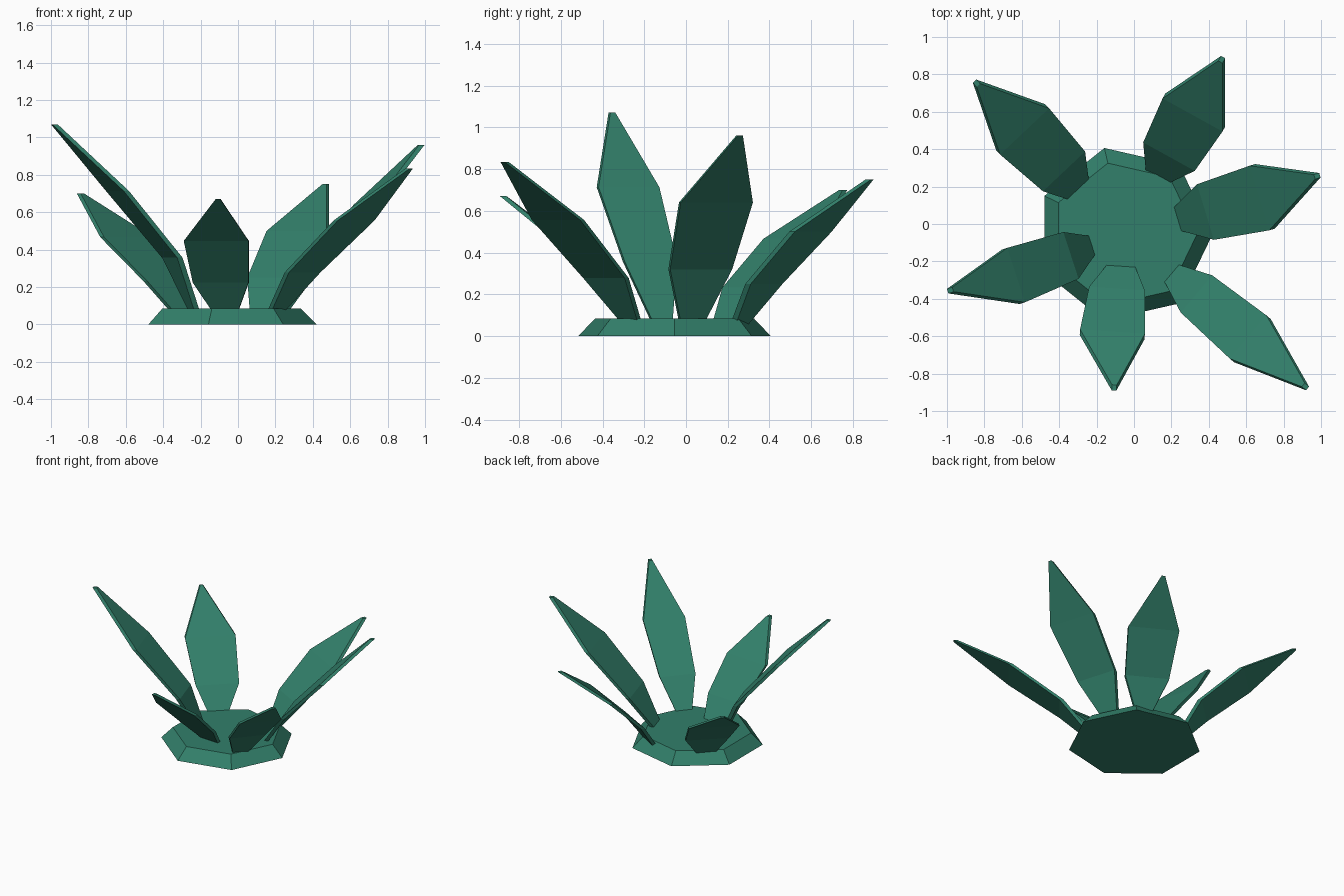
import bpy, bmesh, math
from mathutils import Vector

if "Cube" in bpy.data.objects:
    bpy.data.objects.remove(bpy.data.objects["Cube"])

green = bpy.data.materials.new("leaf green")
green.diffuse_color = (0.032, 0.215, 0.145, 1)
green.use_nodes = True
green.node_tree.nodes["Principled BSDF"].inputs["Base Color"].default_value = green.diffuse_color


def finish(bm, name):
    bmesh.ops.recalc_face_normals(bm, faces=bm.faces[:])
    mesh = bpy.data.meshes.new(name)
    bm.to_mesh(mesh)
    bm.free()
    mesh.materials.append(green)
    obj = bpy.data.objects.new(name, mesh)
    bpy.context.collection.objects.link(obj)


def loft(rings, name):
    """Skin a list of equal-sized vertex rings and cap both ends."""
    bm = bmesh.new()
    rows = [[bm.verts.new(p) for p in ring] for ring in rings]
    n = len(rows[0])
    for a, b in zip(rows, rows[1:]):
        for i in range(n):
            j = (i + 1) % n
            bm.faces.new((a[i], a[j], b[j], b[i]))
    bm.faces.new(rows[0][::-1])
    bm.faces.new(rows[-1])
    finish(bm, name)


# Seven-sided tapered base
def heptagon(r, z):
    return [(-0.053 + r * math.cos(k * math.tau / 7),
             -0.055 + r * math.sin(k * math.tau / 7), z) for k in range(7)]


loft([heptagon(0.473, 0), heptagon(0.39, 0.085)], "base")


# Bent leaf blades: four rectangular sections at equal height steps
THICK = 0.03


def leaf(name, height, width, path):
    pts = [Vector(p) for p in path]
    out = (pts[-1] - pts[0]).normalized()
    side = Vector((-out.y, out.x))
    widths = (0.2 * width, 0.86 * width, width, 0.025)
    rings = []
    for i, (p, w) in enumerate(zip(pts, widths)):
        z = max(0.003, height * i / 3)
        s, t = side * w / 2, out * THICK
        rings.append([(q.x, q.y, z) for q in (p - s, p - s + t, p + s + t, p + s)])
    loft(rings, name)


# height, greatest width, inner centre line (root, lower bend, upper bend, tip)
leaves = [
    (0.96, 0.361, [(0.182, 0.014), (0.382, 0.064), (0.671, 0.139), (0.965, 0.252)]),
    (0.75, 0.366, [(0.10, 0.21), (0.187, 0.36), (0.313, 0.583), (0.462, 0.866)]),
    (0.70, 0.360, [(-0.258, 0.134), (-0.374, 0.281), (-0.585, 0.495), (-0.832, 0.742)]),
    (1.07, 0.306, [(-0.192, -0.098), (-0.337, -0.168), (-0.63, -0.273), (-0.968, -0.35)]),
    (0.67, 0.347, [(-0.057, -0.155), (-0.091, -0.345), (-0.115, -0.575), (-0.105, -0.86)]),
    (0.835, 0.303, [(0.146, -0.217), (0.334, -0.374), (0.61, -0.604), (0.905, -0.86)]),
]
for k, (height, width, path) in enumerate(leaves):
    leaf(f"leaf_{k + 1}", height, width, path)
